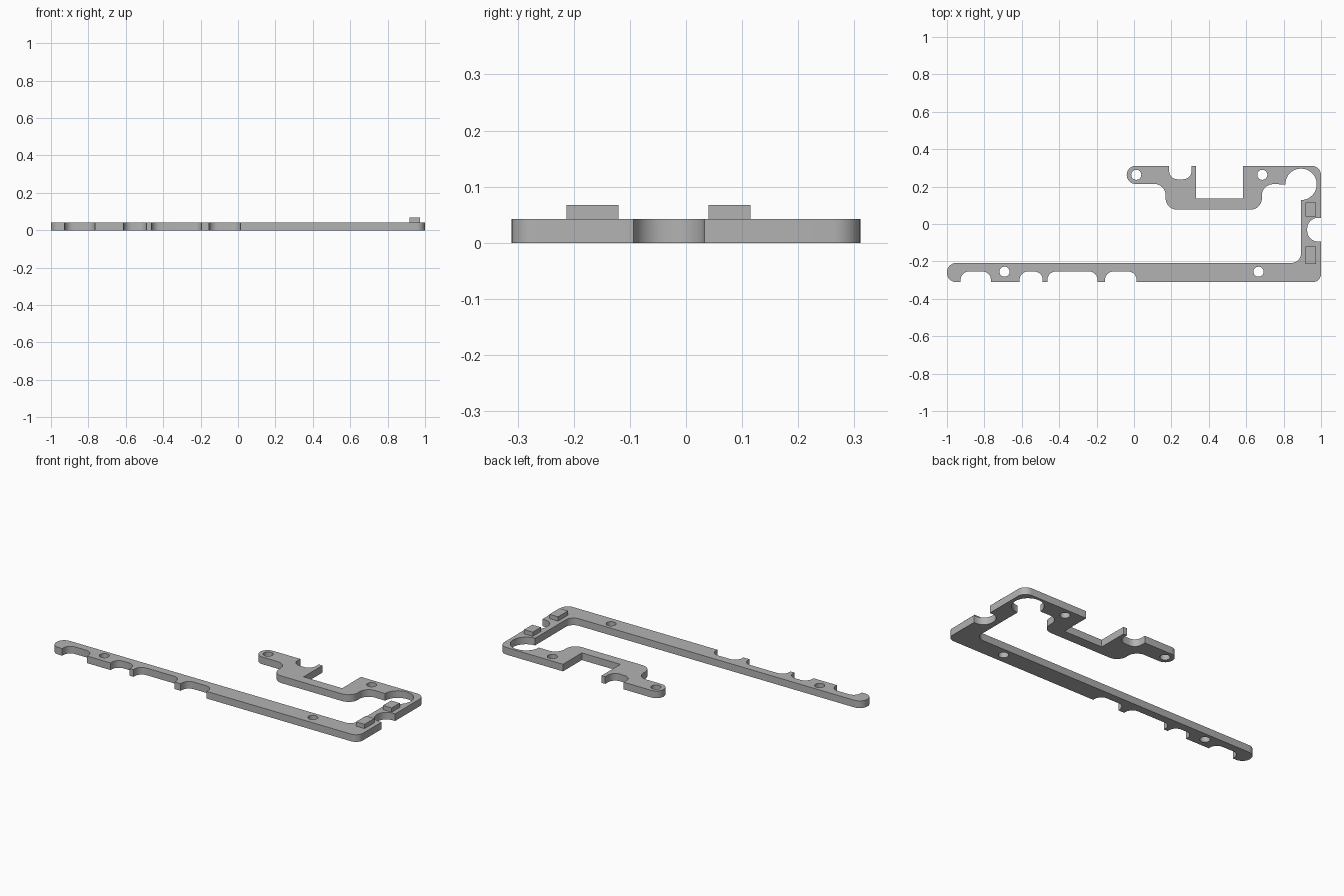
import bpy, bmesh, math
from mathutils import Vector

if "Cube" in bpy.data.objects:
    bpy.data.objects.remove(bpy.data.objects["Cube"])

THICK = 0.042

grey = bpy.data.materials.new("plain grey")
grey.diffuse_color = (0.45, 0.45, 0.45, 1)
grey.use_nodes = True
grey.node_tree.nodes["Principled BSDF"].inputs["Base Color"].default_value = grey.diffuse_color


def rounded(corners, steps=8):
    """Outline from (x, y, radius) corners, each replaced by a tangent arc."""
    out = []
    for i, (x, y, r) in enumerate(corners):
        p = Vector((x, y))
        if r == 0:
            out.append(p)
            continue
        a = (Vector(corners[i - 1][:2]) - p).normalized()
        b = (Vector(corners[(i + 1) % len(corners)][:2]) - p).normalized()
        centre = p + (a + b) * r          # all rounded corners are right angles
        for k in range(steps + 1):
            t = k / steps * math.pi / 2
            out.append(centre - b * r * math.cos(t) - a * r * math.sin(t))
    return out


def arc(cx, cy, r, start, end, steps):
    return [(cx + r * math.cos(math.radians(start + (end - start) * k / steps)),
             cy + r * math.sin(math.radians(start + (end - start) * k / steps)), 0)
            for k in range(steps + 1)]


def finish(name, bm):
    bmesh.ops.recalc_face_normals(bm, faces=bm.faces)
    mesh = bpy.data.meshes.new(name)
    bm.to_mesh(mesh)
    bm.free()
    mesh.materials.append(grey)
    obj = bpy.data.objects.new(name, mesh)
    bpy.context.collection.objects.link(obj)
    return obj


def plate(name, loops, z0, z1):
    """Flat plate from an outer loop and hole loops."""
    bm = bmesh.new()
    for loop in loops:
        vs = [bm.verts.new((p[0], p[1], z0)) for p in loop]
        for i, v in enumerate(vs):
            bm.edges.new((vs[i - 1], v))
    bmesh.ops.triangle_fill(bm, use_beauty=True, use_dissolve=False,
                            edges=bm.edges[:], normal=(0, 0, 1))
    ext = bmesh.ops.extrude_face_region(bm, geom=bm.faces[:], use_keep_orig=True)
    top = [g for g in ext["geom"] if isinstance(g, bmesh.types.BMVert)]
    bmesh.ops.translate(bm, verts=top, vec=(0, 0, z1 - z0))
    return finish(name, bm)


# Front rail: rounded end and scalloped lower edge
FRONT, REAR = -0.311, 0.311
corners = [(-1, -0.208, 0.05), (-1, FRONT, 0.05)]
for x0, x1 in [(-0.927, -0.765), (-0.612, -0.488), (-0.463, -0.195), (-0.155, 0.014)]:
    corners += [(x0, FRONT, 0), (x0, -0.254, 0.045), (x1, -0.254, 0.045), (x1, FRONT, 0)]

# Right column with its round side notch
corners += [(1, FRONT, 0.045), (1, -0.094, 0), (0.926, -0.094, 0.058),
            (0.926, 0.033, 0.058), (1, 0.033, 0), (1, REAR, 0.05)]

# Rear arm: deep square pocket, small pocket, rounded tip, underside
corners += [(0.583, REAR, 0), (0.583, 0.136, 0), (0.332, 0.136, 0), (0.332, REAR, 0),
            (0.308, REAR, 0), (0.308, 0.239, 0.045), (0.188, 0.239, 0.045),
            (0.188, REAR, 0), (-0.039, REAR, 0.048), (-0.039, 0.214, 0.048),
            (0.169, 0.214, 0.06), (0.169, 0.077, 0.06), (0.684, 0.077, 0.06),
            (0.684, 0.214, 0.06)]

# Circular relief in the rear corner, then the inner side of the column
corners += arc(0.893, 0.212, 0.084, 180, -90, 36)
corners += [(0.893, -0.208, 0.05)]

# Screw holes
holes = [[p[:2] for p in arc(x, y, 0.027, 0, 345, 23)]
         for x, y in [(-0.692, -0.255), (0.666, -0.255), (0.012, 0.263), (0.686, 0.263)]]

frame = plate("bracket_frame", [rounded(corners)] + holes, 0, THICK)

# Locating pegs on the column
for name, y0, y1 in [("front_peg", -0.213, -0.12), ("rear_peg", 0.04, 0.115)]:
    plate(name, [[(0.917, y0), (0.973, y0), (0.973, y1), (0.917, y1)]], THICK - 0.004, 0.067)

# Smooth the curved walls, keep the rims sharp
bpy.ops.object.select_all(action='DESELECT')
frame.select_set(True)
bpy.context.view_layer.objects.active = frame
bpy.ops.object.shade_smooth_by_angle(angle=math.radians(30))
